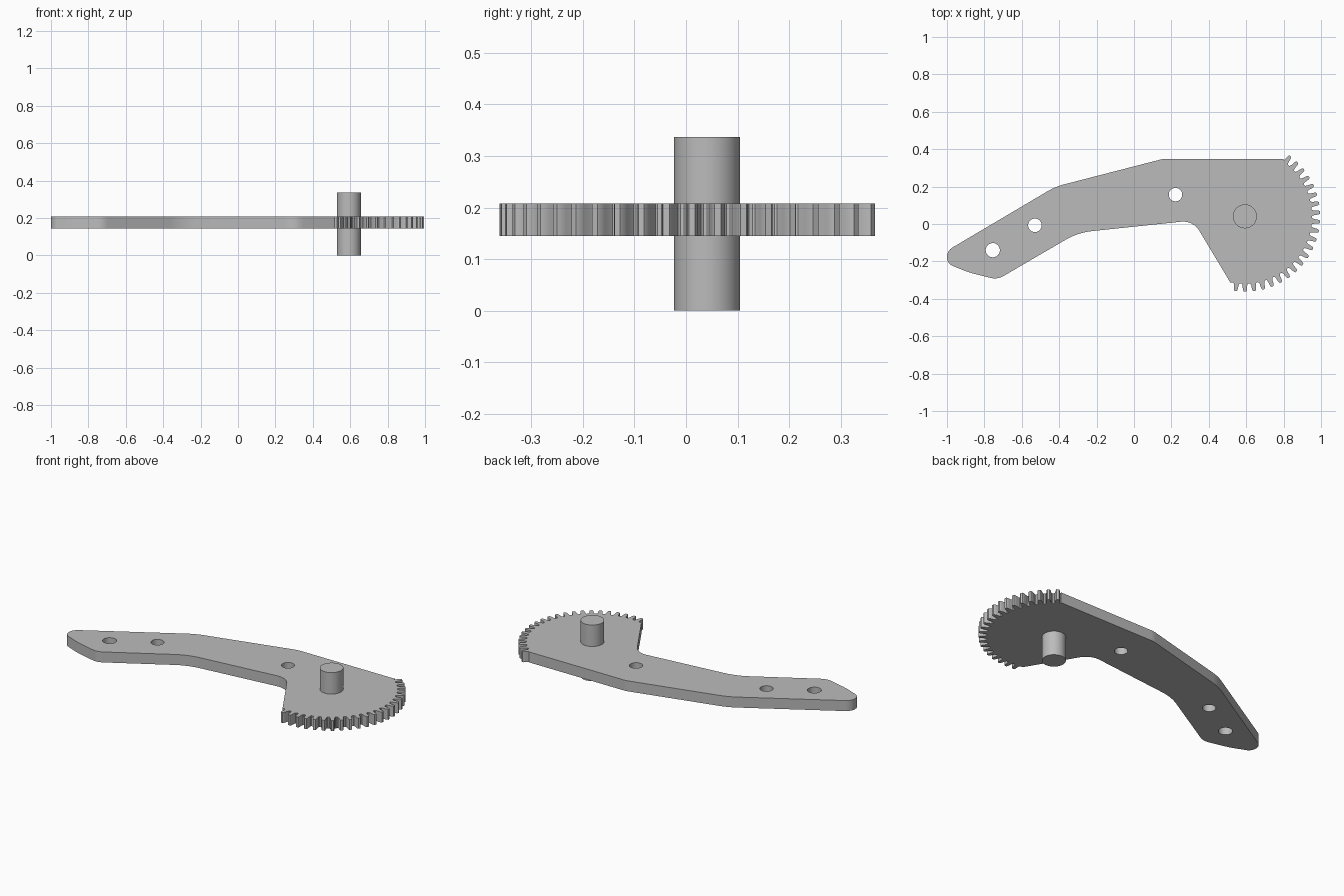
import bpy, bmesh
from math import sin, cos, tan, pi, radians
from mathutils import Vector

cube = bpy.data.objects.get("Cube")
if cube:
    bpy.data.objects.remove(cube, do_unlink=True)

steel = bpy.data.materials.new("plain grey")
steel.use_nodes = True
grey = (0.5, 0.5, 0.5, 1)
steel.diffuse_color = grey
steel.node_tree.nodes["Principled BSDF"].inputs["Base Color"].default_value = grey

HUB = Vector((0.593, 0.041))
PLATE_BOTTOM, PLATE_TOP = 0.145, 0.208


def circle(center, radius, n=40):
    return [Vector(center) + radius * Vector((cos(2 * pi * i / n), sin(2 * pi * i / n)))
            for i in range(n)]


def fillet(before, corner, after, radius, steps=10):
    """Arc that rounds a corner of the outline."""
    if radius == 0:
        return [corner]
    a, b = (before - corner).normalized(), (after - corner).normalized()
    half = a.angle(b) / 2
    start = corner + a * radius / tan(half)
    end = corner + b * radius / tan(half)
    center = corner + (a + b).normalized() * radius / sin(half)
    u, v = start - center, end - center
    sweep = u.angle(v)
    return [center + (u * sin(sweep * (1 - i / steps)) + v * sin(sweep * i / steps)) / sin(sweep)
            for i in range(steps + 1)]


def finish(name, bm):
    bmesh.ops.recalc_face_normals(bm, faces=bm.faces)
    mesh = bpy.data.meshes.new(name)
    bm.to_mesh(mesh)
    bm.free()
    mesh.materials.append(steel)
    obj = bpy.data.objects.new(name, mesh)
    bpy.context.collection.objects.link(obj)
    bpy.ops.object.select_all(action='DESELECT')
    obj.select_set(True)
    bpy.context.view_layer.objects.active = obj
    bpy.ops.object.shade_smooth_by_angle(angle=radians(30))


def extrude_loops(name, loops, bottom, top):
    """Solid plate from an outer loop and any hole loops."""
    bm = bmesh.new()
    for loop in loops:
        verts = [bm.verts.new((p.x, p.y, bottom)) for p in loop]
        for i, v in enumerate(verts):
            bm.edges.new((verts[i - 1], v))
    bmesh.ops.triangle_fill(bm, edges=bm.edges[:], use_beauty=True, normal=(0, 0, 1))
    grown = bmesh.ops.extrude_face_region(bm, geom=bm.faces[:], use_keep_orig=True)
    moved = [g for g in grown["geom"] if isinstance(g, bmesh.types.BMVert)]
    bmesh.ops.translate(bm, verts=moved, vec=(0, 0, top - bottom))
    finish(name, bm)


# Arm outline: x, y, corner radius, counter-clockwise from the top of the teeth
corners = [
    (0.80, 0.348, 0), (0.155, 0.348, 0.15), (-0.42, 0.20, 0.35),
    (-1.0, -0.143, 0.06), (-1.0, -0.212, 0.05), (-0.88, -0.26, 0.4),
    (-0.73, -0.297, 0.09), (-0.30, -0.046, 0.35), (0.316, 0.019, 0.1),
    (0.515, -0.313, 0),
]
outline = []
for i, (x, y, r) in enumerate(corners):
    before, after = corners[i - 1], corners[(i + 1) % len(corners)]
    outline += fillet(Vector(before[:2]), Vector((x, y)), Vector(after[:2]), r)

# Gear teeth: half a tooth as (fraction of pitch, radius), mirrored and repeated
half_tooth = [(0.42, 0.359), (0.33, 0.362), (0.27, 0.371), (0.24, 0.384),
              (0.20, 0.396), (0.12, 0.403)]
tooth = [(-f, r) for f, r in half_tooth] + half_tooth[::-1]
PITCH, FIRST, COUNT = 7.15, -97.15, 22
for k in range(COUNT):
    for f, r in tooth:
        if k == COUNT - 1 and f > 0.35:
            continue
        a = radians(FIRST + (k + f) * PITCH)
        outline.append(HUB + r * Vector((cos(a), sin(a))))

# Toothed arm with its three pin holes
holes = [circle((-0.755, -0.14), 0.038), circle((-0.53, -0.007), 0.036),
         circle((0.222, 0.157), 0.036)]
extrude_loops("toothed_arm", [outline] + holes, PLATE_BOTTOM, PLATE_TOP)

# Pivot shaft through the arm
bm = bmesh.new()
bmesh.ops.create_cone(bm, cap_ends=True, segments=64, radius1=0.064, radius2=0.064, depth=0.337)
bmesh.ops.translate(bm, verts=bm.verts, vec=(HUB.x, HUB.y, 0.337 / 2))
finish("pivot_shaft", bm)
